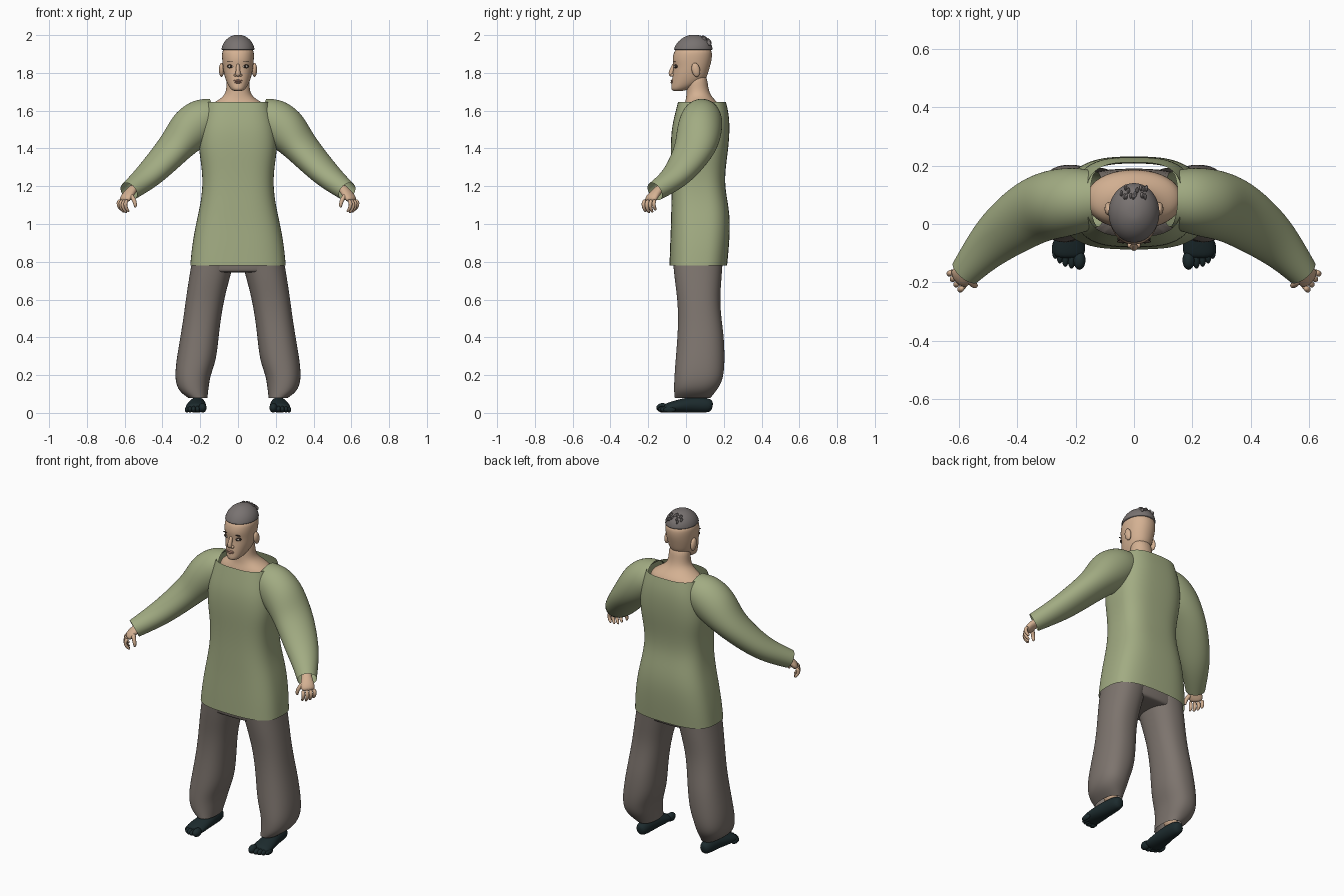
import bpy, bmesh, math, random
from mathutils import Vector, Matrix

random.seed(4)


def material(name, rgb):
    m = bpy.data.materials.new(name)
    m.diffuse_color = (*rgb, 1)
    return m


GREEN = material("sage cloth", (0.36, 0.41, 0.225))
GREY = material("warm grey cloth", (0.205, 0.175, 0.155))
SKIN = material("skin", (0.66, 0.44, 0.29))
HAIR = material("hair grey", (0.19, 0.17, 0.165))
SOCK = material("dark teal", (0.012, 0.024, 0.027))
DARK = material("dark brown", (0.03, 0.02, 0.015))
WHITE = material("eye white", (0.6, 0.55, 0.5))
LIP = material("lip", (0.50, 0.27, 0.19))


def finish(name, bm, mat, mirror=False, subsurf=0):
    bmesh.ops.recalc_face_normals(bm, faces=bm.faces)
    me = bpy.data.meshes.new(name)
    bm.to_mesh(me)
    bm.free()
    ob = bpy.data.objects.new(name, me)
    bpy.context.collection.objects.link(ob)
    me.materials.append(mat)
    for p in me.polygons:
        p.use_smooth = True
    if mirror:
        ob.modifiers.new("mirror", 'MIRROR').merge_threshold = 0.0001
    if subsurf:
        s = ob.modifiers.new("smooth", 'SUBSURF')
        s.levels = s.render_levels = subsurf
    return ob


def outline(n, power):
    """Points of a unit superellipse."""
    for i in range(n):
        a = 2 * math.pi * i / n
        c, s = math.cos(a), math.sin(a)
        yield (math.copysign(abs(c) ** (2 / power), c),
               math.copysign(abs(s) ** (2 / power), s))


def bridge(bm, rings, caps):
    loops = [[bm.verts.new(p) for p in r] for r in rings]
    n = len(loops[0])
    for a, b in zip(loops, loops[1:]):
        for i in range(n):
            j = (i + 1) % n
            bm.faces.new((a[i], a[j], b[j], b[i]))
    if caps[0]:
        bm.faces.new(loops[0][::-1])
    if caps[1]:
        bm.faces.new(loops[-1])


def stack(name, mat, rows, power=2.0, caps=(True, True), mirror=False, n=24):
    """Horizontal sections: z, x min, x max, y front, y back."""
    rings = []
    for z, x0, x1, y0, y1 in rows:
        rings.append([Vector(((x0 + x1) / 2 + u * (x1 - x0) / 2,
                              (y0 + y1) / 2 + v * (y1 - y0) / 2, z))
                      for u, v in outline(n, power)])
    bm = bmesh.new()
    bridge(bm, rings, caps)
    return finish(name, bm, mat, mirror, 2)


def sweep(bm, rows, ref=(0, 0, 1), n=16, caps=(True, True)):
    """Sections across a path: x, y, z, side radius, upright radius."""
    pts = [Vector(r[:3]) for r in rows]
    rings = []
    for i, r in enumerate(rows):
        t = (pts[min(i + 1, len(pts) - 1)] - pts[max(i - 1, 0)]).normalized()
        side = t.cross(Vector(ref)).normalized()
        up = side.cross(t)
        rings.append([pts[i] + side * (u * r[3]) + up * (v * r[4])
                      for u, v in outline(n, 2)])
    bridge(bm, rings, caps)


def ball(bm, loc, size, rot=0.0):
    m = (Matrix.Translation(loc) @ Matrix.Rotation(rot, 4, 'X')
         @ Matrix.Diagonal((*size, 1)))
    bmesh.ops.create_uvsphere(bm, u_segments=16, v_segments=10, radius=1, matrix=m)


def balls(name, mat, items, mirror=False):
    bm = bmesh.new()
    for it in items:
        ball(bm, *it)
    return finish(name, bm, mat, mirror)


def centred(rows):
    return [(z, -h, h, y0, y1) for z, h, y0, y1 in rows]


# Tunic body, open at hem and neckline
stack("tunic", GREEN, centred([
    (0.78, 0.254, -0.088, 0.218), (0.88, 0.245, -0.085, 0.228),
    (1.00, 0.224, -0.08, 0.235), (1.10, 0.20, -0.078, 0.225),
    (1.20, 0.187, -0.076, 0.205), (1.30, 0.192, -0.078, 0.21),
    (1.40, 0.210, -0.082, 0.225), (1.50, 0.205, -0.078, 0.232),
    (1.58, 0.185, -0.06, 0.228), (1.645, 0.165, -0.043, 0.212)]),
    power=2.9, caps=(False, False), n=32)

# Sleeves
bm = bmesh.new()
sweep(bm, [(0.125, 0.085, 1.572, 0.095, 0.095), (0.18, 0.083, 1.557, 0.112, 0.118),
           (0.25, 0.073, 1.505, 0.12, 0.122), (0.305, 0.06, 1.44, 0.118, 0.1),
           (0.36, 0.036, 1.375, 0.112, 0.084), (0.46, -0.036, 1.268, 0.093, 0.07),
           (0.525, -0.102, 1.213, 0.07, 0.06), (0.578, -0.165, 1.172, 0.054, 0.052)],
      n=24, caps=(False, False))
finish("sleeve", bm, GREEN, True, 2)

# Trousers: seat and legs
stack("trouser_seat", GREY, centred([
    (0.742, 0.20, -0.055, 0.17), (0.75, 0.225, -0.065, 0.185),
    (0.80, 0.23, -0.07, 0.195), (1.0, 0.19, -0.06, 0.18)]), power=2.8)
stack("trouser_leg", GREY, [
    (0.078, 0.162, 0.262, -0.06, 0.13), (0.11, 0.158, 0.308, -0.064, 0.155),
    (0.15, 0.153, 0.328, -0.064, 0.185), (0.20, 0.145, 0.334, -0.062, 0.2),
    (0.28, 0.114, 0.327, -0.056, 0.206), (0.40, 0.102, 0.306, -0.046, 0.202),
    (0.50, 0.09, 0.29, -0.042, 0.188), (0.60, 0.073, 0.277, -0.046, 0.18),
    (0.70, 0.047, 0.262, -0.06, 0.188), (0.80, 0.02, 0.245, -0.07, 0.195)],
    power=2.3, caps=(False, False), mirror=True)

# Ankles and socked feet
stack("ankle", SKIN, [(0.06, 0.178, 0.252, 0.0, 0.115), (0.2, 0.178, 0.252, 0.0, 0.115)],
      mirror=True, n=12)
bm = bmesh.new()
sweep(bm, [(0.213, 0.142, 0.034, 0.022, 0.026), (0.213, 0.115, 0.041, 0.038, 0.041),
           (0.214, 0.04, 0.044, 0.043, 0.044), (0.22, -0.03, 0.037, 0.053, 0.037),
           (0.223, -0.09, 0.028, 0.058, 0.028), (0.222, -0.118, 0.024, 0.05, 0.02)])
finish("foot", bm, SOCK, True, 2)
toes = [(0.187, -0.157, 0.021), (0.214, -0.153, 0.0135), (0.235, -0.147, 0.013),
        (0.254, -0.136, 0.0125), (0.27, -0.12, 0.0115)]
balls("toes", SOCK, [((x, y + 0.033, r + 0.006), (r, 0.033, r + 0.004))
                     for x, y, r in toes], True)

# Hands: palm, four curled fingers, thumb
bm = bmesh.new()
sweep(bm, [(0.545, -0.125, 1.2, 0.028, 0.024), (0.57, -0.155, 1.17, 0.03, 0.022),
           (0.59, -0.18, 1.145, 0.042, 0.022), (0.607, -0.193, 1.118, 0.038, 0.018)])
side = Vector((-0.58, -0.81, 0))
for i in range(4):
    b = Vector((0.604, -0.19, 1.13)) + side * (-0.033 + 0.022 * i)
    long = (0.8, 0.95, 1.0, 0.92)[i]
    path = [(0, 0, 0, 0.0115), (0.016, -0.012, -0.025, 0.0115),
            (0.008, -0.006, -0.052, 0.0105), (-0.01, 0.006, -0.074, 0.007)]
    sweep(bm, [(*(b + Vector(p[:3]) * long), p[3], p[3]) for p in path],
          ref=(1, 0.3, 0), n=8)
sweep(bm, [(0.573, -0.185, 1.16, 0.014, 0.014), (0.552, -0.207, 1.132, 0.013, 0.013),
           (0.543, -0.212, 1.105, 0.011, 0.011), (0.543, -0.21, 1.085, 0.007, 0.007)],
      ref=(1, 0.3, 0), n=8)
finish("hand", bm, SKIN, True, 1)

# Neck and upper shoulders
stack("neck", SKIN, centred([
    (1.50, 0.16, -0.02, 0.18), (1.59, 0.17, -0.02, 0.19), (1.63, 0.155, -0.012, 0.18),
    (1.655, 0.105, -0.002, 0.155), (1.685, 0.067, 0.002, 0.128),
    (1.73, 0.061, 0.004, 0.116), (1.80, 0.06, 0.01, 0.11)]), power=2.1)

# Head
stack("head", SKIN, centred([
    (1.703, 0.024, -0.07, -0.015), (1.715, 0.04, -0.08, 0.02),
    (1.74, 0.056, -0.077, 0.075), (1.77, 0.068, -0.074, 0.108),
    (1.80, 0.076, -0.07, 0.118), (1.835, 0.081, -0.066, 0.128),
    (1.865, 0.084, -0.073, 0.136), (1.90, 0.086, -0.068, 0.14),
    (1.94, 0.08, -0.052, 0.132)]), power=2.15)

# Ears and nose
balls("ear", SKIN, [((0.087, 0.052, 1.816), (0.014, 0.022, 0.038), 0.2)], True)
bm = bmesh.new()
sweep(bm, [(0, -0.06, 1.85, 0.010, 0.010), (0, -0.073, 1.82, 0.010, 0.012),
           (0, -0.081, 1.797, 0.015, 0.015), (0, -0.077, 1.78, 0.014, 0.010)],
      ref=(0, 1, 0), n=12)
ball(bm, (0.014, -0.072, 1.788), (0.009, 0.011, 0.008))
ball(bm, (-0.014, -0.072, 1.788), (0.009, 0.011, 0.008))
finish("nose", bm, SKIN, False, 1)

# Eyes, brows, lips
balls("eye_rim", DARK, [((0.037, -0.051, 1.835), (0.020, 0.0115, 0.0115))], True)
balls("eye_white", WHITE, [((0.037, -0.053, 1.834), (0.016, 0.0125, 0.008))], True)
balls("iris", DARK, [((0.037, -0.059, 1.834), (0.0075, 0.008, 0.0075))], True)
balls("brow", DARK, [((0.038, -0.060, 1.859), (0.02, 0.006, 0.0025))], True)
balls("lips", LIP, [((0, -0.073, 1.759), (0.023, 0.008, 0.005)),
                    ((0, -0.073, 1.750), (0.020, 0.009, 0.006))])

# Cropped hair cap with a few tufts at the crown
stack("hair", HAIR, centred([
    (1.918, 0.088, -0.066, 0.142), (1.925, 0.089, -0.066, 0.142),
    (1.95, 0.083, -0.055, 0.137), (1.975, 0.066, -0.034, 0.12),
    (1.993, 0.042, -0.005, 0.092), (2.002, 0.016, 0.022, 0.062)]))
tufts = []
for i in range(18):
    x = random.uniform(-0.05, 0.05)
    y = random.uniform(0.09, 0.128)
    z = 1.918 + 0.08 * math.sqrt(max(0, 1 - (x / 0.095) ** 2 - ((y - 0.038) / 0.112) ** 2))
    tufts.append(((x, y, z), (0.005, 0.012, 0.009), -0.7))
balls("hair_tufts", HAIR, tufts)
